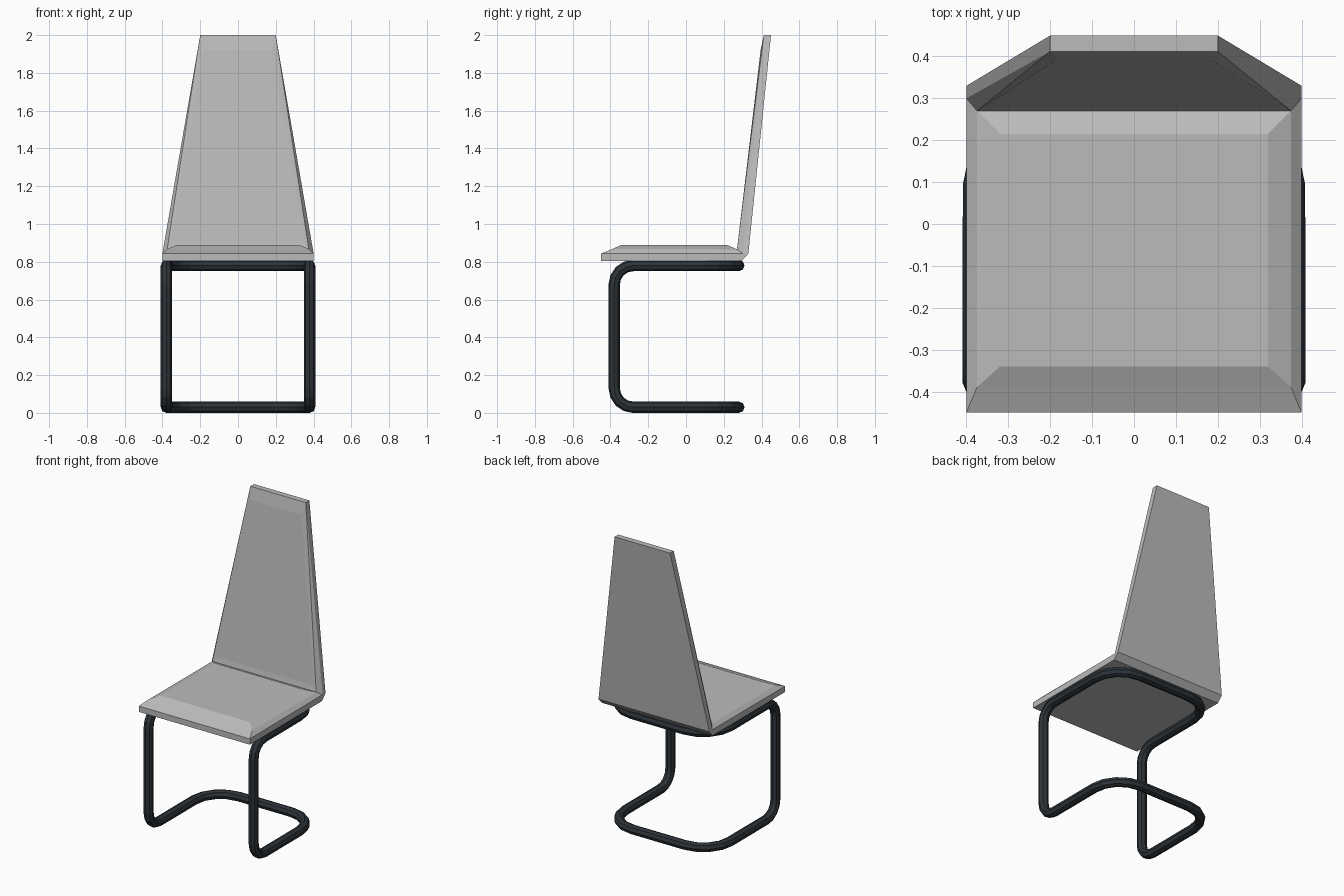
import bpy, bmesh, math
from mathutils import Vector

if "Cube" in bpy.data.objects:
    bpy.data.objects.remove(bpy.data.objects["Cube"])


def material(name, color):
    m = bpy.data.materials.new(name)
    m.diffuse_color = (*color, 1)
    m.use_nodes = True
    m.node_tree.nodes["Principled BSDF"].inputs["Base Color"].default_value = m.diffuse_color
    return m


grey = material("light grey upholstery", (0.5, 0.5, 0.5))
dark = material("dark steel", (0.026, 0.034, 0.041))

# Seat and backrest: one padded shell made of mirrored point pairs (half width, y, z)
PAIRS = {
    "bottom_front": (0.40, -0.45, 0.805),
    "bottom_back": (0.40, 0.295, 0.805),
    "heel": (0.40, 0.33, 0.843),
    "top_back": (0.20, 0.45, 2.0),
    "top_front": (0.20, 0.412, 2.0),
    "crease": (0.40, 0.30, 0.845),
    "rim_front": (0.40, -0.45, 0.843),
    "seat_edge": (0.375, -0.39, 0.868),
    "valley": (0.375, 0.27, 0.866),
    "pad_front": (0.32, -0.34, 0.89),
    "pad_back": (0.32, 0.215, 0.89),
    "back_pad_low": (0.355, 0.277, 0.90),
    "back_pad_high": (0.18, 0.395, 1.92),
}
bm = bmesh.new()
L = {k: bm.verts.new((-x, y, z)) for k, (x, y, z) in PAIRS.items()}
R = {k: bm.verts.new((x, y, z)) for k, (x, y, z) in PAIRS.items()}


def strips(*names):
    """Faces spanning left to right between consecutive pairs."""
    for a, b in zip(names, names[1:]):
        bm.faces.new((L[a], R[a], R[b], L[b]))


def both_sides(*names):
    """The same face on the left and right."""
    for side in (L, R):
        bm.faces.new([side[n] for n in names])


strips("valley", "pad_back", "pad_front", "seat_edge", "rim_front", "bottom_front",
       "bottom_back", "heel", "top_back", "top_front", "back_pad_high",
       "back_pad_low", "valley")
both_sides("bottom_front", "bottom_back", "crease", "rim_front")
both_sides("bottom_back", "heel", "crease")
both_sides("heel", "top_back", "top_front", "crease")
both_sides("rim_front", "crease", "valley", "seat_edge")
both_sides("seat_edge", "valley", "pad_back", "pad_front")
both_sides("crease", "top_front", "valley")
both_sides("valley", "top_front", "back_pad_high", "back_pad_low")
bmesh.ops.recalc_face_normals(bm, faces=bm.faces[:])
mesh = bpy.data.meshes.new("seat_and_backrest")
bm.to_mesh(mesh)
bm.free()
mesh.materials.append(grey)
bpy.context.collection.objects.link(bpy.data.objects.new("seat_and_backrest", mesh))

# Cantilever frame: closed loop of octagonal tube with rounded corners
X, FRONT, BACK, LOW, HIGH = 0.379, -0.38, 0.28, 0.03, 0.78
half = [(FRONT, LOW, 0.1), (BACK, LOW, 0.19), (BACK, HIGH, 0.19), (FRONT, HIGH, 0.1)]
corners = [(Vector((X, half[i][0], half[i][1])), half[i][2]) for i in (0, 1)]
corners += [(Vector((-X, half[i][0], half[i][1])), half[i][2]) for i in (1, 0, 3, 2)]
corners += [(Vector((X, half[i][0], half[i][1])), half[i][2]) for i in (2, 3)]

path = []
STEPS = 4
for i, (p, r) in enumerate(corners):
    to_prev = (corners[i - 1][0] - p).normalized()
    to_next = (corners[(i + 1) % len(corners)][0] - p).normalized()
    center = p + (to_prev + to_next) * r
    for s in range(STEPS + 1):
        a = math.pi / 2 * s / STEPS
        path.append(center - to_next * r * math.cos(a) - to_prev * r * math.sin(a))

curve = bpy.data.curves.new("tube_frame", 'CURVE')
curve.dimensions = '3D'
curve.bevel_depth = 0.03
curve.bevel_resolution = 2
spline = curve.splines.new('POLY')
spline.points.add(len(path) - 1)
for pt, co in zip(spline.points, path):
    pt.co = (*co, 1)
spline.use_cyclic_u = True
spline.use_smooth = False
curve.materials.append(dark)
frame = bpy.data.objects.new("tube_frame", curve)
bpy.context.collection.objects.link(frame)
bpy.context.view_layer.objects.active = frame
frame.select_set(True)
bpy.ops.object.convert(target='MESH')
